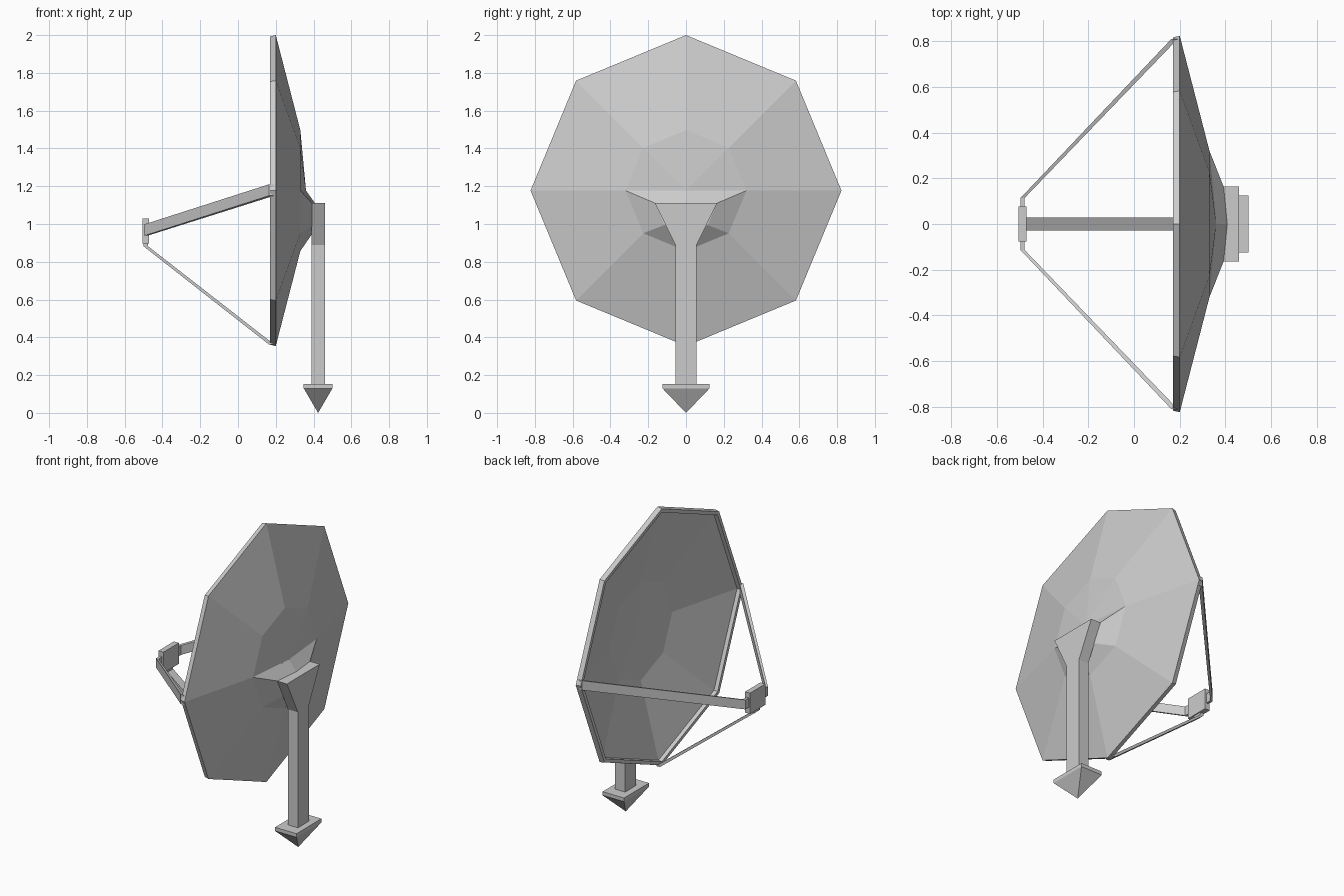
import bpy
import bmesh
from math import sin, cos, pi
from mathutils import Vector

cube = bpy.data.objects.get("Cube")
if cube:
    bpy.data.objects.remove(cube)

grey = bpy.data.materials.new("light grey metal")
grey.use_nodes = True
COLOUR = (0.6, 0.6, 0.6, 1)
grey.diffuse_color = COLOUR
grey.node_tree.nodes["Principled BSDF"].inputs["Base Color"].default_value = COLOUR

SIDES = 8
CENTRE_Z = 1.177


def finish(name, bm):
    bmesh.ops.remove_doubles(bm, verts=bm.verts, dist=0.0001)
    bmesh.ops.recalc_face_normals(bm, faces=bm.faces)
    mesh = bpy.data.meshes.new(name)
    bm.to_mesh(mesh)
    bm.free()
    mesh.materials.append(grey)
    obj = bpy.data.objects.new(name, mesh)
    bpy.context.collection.objects.link(obj)
    return obj


def loft(name, rings, closed=True, caps=True):
    """Skin a list of equally long point rings."""
    bm = bmesh.new()
    loops = [[bm.verts.new(p) for p in ring] for ring in rings]
    n = len(rings[0])
    for a, b in zip(loops, loops[1:]):
        for i in range(n if closed else n - 1):
            j = (i + 1) % n
            bm.faces.new((a[i], a[j], b[j], b[i]))
    if caps:
        bm.faces.new(loops[0])
        bm.faces.new(loops[-1])
    return finish(name, bm)


def octagon(x, r, z=CENTRE_Z, count=SIDES, start=0.0):
    """Corner points of a ring that faces along x."""
    return [(x, r * cos(start + i * pi / 4), z + r * sin(start + i * pi / 4))
            for i in range(count)]


def rect(x0, x1, y, z):
    return [(x0, -y, z), (x1, -y, z), (x1, y, z), (x0, y, z)]


def strip(name, points, half_x, wide):
    """Flat bar along a path, thin along x and broad along the wide vector."""
    wide = Vector(wide)
    rings = []
    for p, h in zip(points, half_x):
        p, dx = Vector(p), Vector((h, 0, 0))
        rings.append([p - dx - wide, p + dx - wide, p + dx + wide, p - dx + wide])
    return loft(name, rings)


# Dish: closed shell from the back centre round the rim to the front centre
profile = [(0.36, 0.0005), (0.33, 0.32), (0.20, 0.823), (0.17, 0.816),
           (0.17, 0.793), (0.194, 0.79), (0.318, 0.316), (0.347, 0.0005)]
loft("dish", [octagon(x, r) for x, r in profile])

# Hub: lower half of the back centre drawn out to meet the bracket
outer = octagon(0.33, 0.32, count=5, start=pi)
inner = octagon(0.392, 0.163, z=1.11, count=5, start=pi)
hub = bmesh.new()
o = [hub.verts.new(p) for p in outer]
i = [hub.verts.new(p) for p in inner]
back = hub.verts.new((0.36, 0, CENTRE_Z))
tip = hub.verts.new((0.408, 0, 1.11))
for k in range(4):
    hub.faces.new((o[k], o[k + 1], i[k + 1], i[k]))
    hub.faces.new((i[k], i[k + 1], tip))
    hub.faces.new((o[k + 1], o[k], back))
hub.faces.new((o[0], i[0], tip, back))
hub.faces.new((i[4], o[4], back, tip))
finish("dish_hub", hub)

# Post that widens into the bracket at its top
loft("bracket_post", [rect(0.39, 0.46, y, z) for y, z in
                      ((0.055, 0.14), (0.055, 0.888), (0.165, 1.11))])

# Foot: thin plate over an upside-down pyramid
bm = bmesh.new()
top = [bm.verts.new(p) for p in rect(0.348, 0.50, 0.125, 0.153)]
low = [bm.verts.new(p) for p in rect(0.348, 0.50, 0.125, 0.13)]
point = bm.verts.new((0.424, 0, 0))
bm.faces.new(top)
for k in range(4):
    j = (k + 1) % 4
    bm.faces.new((top[k], top[j], low[j], low[k]))
    bm.faces.new((low[k], low[j], point))
finish("foot_spike", bm)

# Feed box in front of the dish
loft("feed_box", [rect(-0.505, -0.47, 0.077, z) for z in (0.897, 1.03)])

# Arms from the rim to the feed box
for side, label in ((1, "left"), (-1, "right")):
    # the model faces -y, so its left is +x; these arms sit at back and front
    label = "back" if side > 0 else "front"
    strip(label + "_arm",
          [(0.178, side * 0.81, 1.18), (-0.488, side * 0.113, 0.968),
           (-0.488, side * 0.07, 0.968)],
          (0.014, 0.009, 0.008), (0, 0, 0.03))
strip("lower_arm", [(0.178, 0, 0.362), (-0.488, 0, 0.882), (-0.488, 0, 0.905)],
      (0.014, 0.012, 0.011), (0, 0.028, 0))
